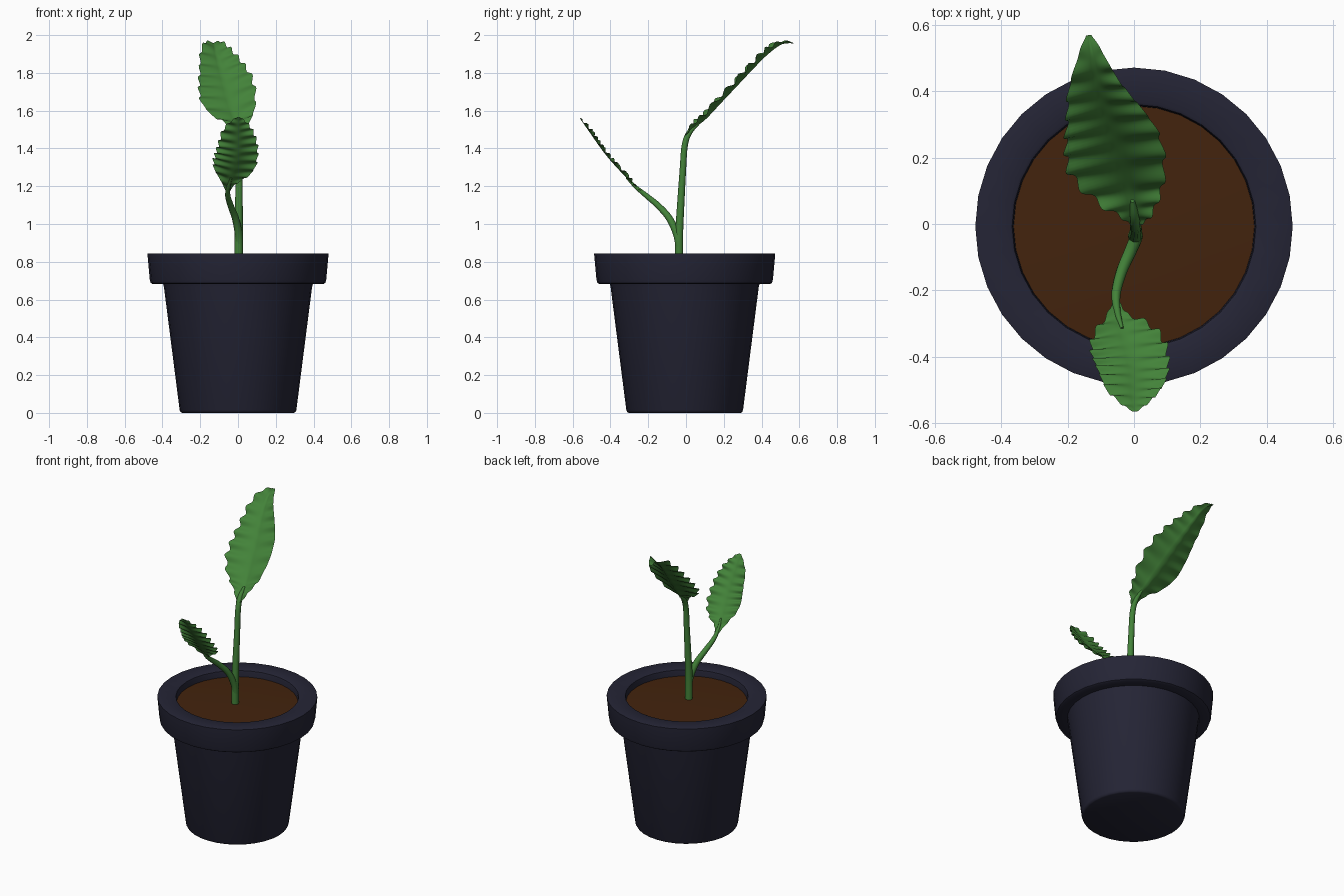
import bpy, bmesh, math
from mathutils import Vector

if "Cube" in bpy.data.objects:
    bpy.data.objects.remove(bpy.data.objects["Cube"])


def material(name, rgb):
    m = bpy.data.materials.new(name)
    m.diffuse_color = (*rgb, 1)
    m.use_nodes = True
    m.node_tree.nodes["Principled BSDF"].inputs["Base Color"].default_value = m.diffuse_color
    return m


POT = material("dark navy clay", (0.018, 0.018, 0.036))
SOIL = material("brown soil", (0.056, 0.017, 0.004))
GREEN = material("leaf green", (0.056, 0.225, 0.041))


def finish(name, bm, mat, angle=40):
    mesh = bpy.data.meshes.new(name)
    bm.to_mesh(mesh)
    bm.free()
    mesh.materials.append(mat)
    ob = bpy.data.objects.new(name, mesh)
    bpy.context.collection.objects.link(ob)
    bpy.ops.object.select_all(action='DESELECT')
    ob.select_set(True)
    bpy.context.view_layer.objects.active = ob
    bpy.ops.object.shade_smooth_by_angle(angle=math.radians(angle))
    return ob


def skin(bm, rows, closed):
    """Join neighbouring rows of vertices with quads."""
    for a, b in zip(rows, rows[1:]):
        n = len(a)
        for i in range(n if closed else n - 1):
            j = (i + 1) % n
            bm.faces.new((a[i], a[j], b[j], b[i]))


def lathe(name, profile, mat, y, sides=32, cap_start=False, cap_end=False):
    bm = bmesh.new()
    rows = []
    for r, z in profile:
        rows.append([bm.verts.new((r * math.cos(math.tau * i / sides),
                                   y + r * math.sin(math.tau * i / sides), z))
                     for i in range(sides)])
    skin(bm, rows, True)
    if cap_start:
        bm.faces.new(rows[0][::-1])
    if cap_end:
        bm.faces.new(rows[-1])
    return finish(name, bm, mat)


def along(pts, t):
    """Smooth interpolation through points of any dimension, t in 0..1."""
    f = t * (len(pts) - 1)
    i = min(int(f), len(pts) - 2)
    u = f - i
    p = [pts[max(0, min(len(pts) - 1, i + k))] for k in (-1, 0, 1, 2)]
    return [0.5 * (2 * b + (c - a) * u + (2 * a - 5 * b + 4 * c - d) * u ** 2
                   + (3 * b - a - 3 * c + d) * u ** 3) for a, b, c, d in zip(*p)]


def frame(pts, t):
    """Position, sideways direction and upper normal on a path."""
    e = 0.01
    pos = Vector(along(pts, t)[:3])
    tan = (Vector(along(pts, min(1, t + e))[:3]) - Vector(along(pts, max(0, t - e))[:3])).normalized()
    side = (Vector((1, 0, 0)) - tan * tan.x).normalized()
    return pos, side, side.cross(tan)


def stem(name, pts, steps=28, sides=10):
    """Tapered tube; each point is x, y, z, radius."""
    bm = bmesh.new()
    rows = []
    for k in range(steps + 1):
        t = k / steps
        pos, side, nor = frame(pts, t)
        r = along(pts, t)[3]
        rows.append([bm.verts.new(pos + r * (side * math.cos(a) + nor * math.sin(a)))
                     for a in (math.tau * i / sides for i in range(sides))])
    skin(bm, rows, True)
    bm.faces.new(rows[0][::-1])
    bm.faces.new(rows[-1])
    return finish(name, bm, GREEN, 60)


def leaf(name, pts, widths, up, fold, ripple, waves, steps=110, half=7):
    """Rippled blade with a creased midrib; up is the sign of the fold."""
    bm = bmesh.new()
    rows = []
    for k in range(steps + 1):
        t = k / steps
        pos, side, nor = frame(pts, t)
        nor = nor * up
        row = []
        for j in range(-half, half + 1):
            v = j / half
            left, right = along(widths, t)
            w = max(0.002, left if v < 0 else right)
            ph = 0.0 if v > 0 else 1.7
            wave = math.sin(math.tau * waves * t + ph + 1.3 * math.sin(9 * t + ph) - 1.2 * abs(v))
            full = min(1, w / 0.07)
            edge = w * v * (1 + 0.05 * wave * abs(v) ** 3)
            lift = fold * full * abs(v) ** 0.8 + ripple * full * abs(v) ** 1.2 * wave
            row.append(bm.verts.new(pos + side * edge + nor * lift))
        rows.append(row)
    skin(bm, rows, False)
    return finish(name, bm, GREEN, 70)


# Pot with stepped rim and hollow top
lathe("pot", [(0.296, 0.0), (0.304, 0.004), (0.309, 0.015), (0.392, 0.665),
              (0.396, 0.682), (0.452, 0.682), (0.462, 0.688), (0.467, 0.705),
              (0.479, 0.835), (0.479, 0.843), (0.474, 0.845), (0.376, 0.845),
              (0.368, 0.841), (0.365, 0.83), (0.362, 0.78)], POT, -0.007, cap_start=True)

# Soil, barely mounded
lathe("soil", [(0.366, 0.802), (0.25, 0.807), (0.12, 0.809), (0.03, 0.81)], SOIL, -0.007, cap_end=True)

# Tall stem and its leaf leaning back
stem("tall_stem", [(0.004, -0.036, 0.79, 0.023), (0.004, -0.036, 0.95, 0.022),
                   (0.005, -0.027, 1.12, 0.020), (0.006, -0.017, 1.28, 0.018),
                   (0.005, -0.006, 1.42, 0.017), (0.002, 0.022, 1.49, 0.015),
                   (-0.004, 0.07, 1.535, 0.007)])
leaf("tall_leaf",
     [(0.004, -0.002, 1.455), (0.0, 0.04, 1.505), (-0.015, 0.105, 1.555),
      (-0.04, 0.19, 1.645), (-0.065, 0.275, 1.735), (-0.09, 0.355, 1.82),
      (-0.11, 0.43, 1.895), (-0.125, 0.505, 1.95), (-0.137, 0.57, 1.957)],
     [(0.012, 0.012), (0.045, 0.055), (0.105, 0.1), (0.155, 0.135), (0.145, 0.142),
      (0.115, 0.115), (0.09, 0.075), (0.05, 0.038), (0.008, 0.008)],
     up=1, fold=0.028, ripple=0.011, waves=11)

# Short stem and its leaf leaning forward
stem("short_stem", [(0.006, -0.034, 0.83, 0.019), (0.005, -0.045, 0.93, 0.020),
                    (-0.012, -0.085, 1.025, 0.019), (-0.038, -0.145, 1.095, 0.017),
                    (-0.054, -0.21, 1.15, 0.014), (-0.05, -0.265, 1.195, 0.010),
                    (-0.036, -0.315, 1.245, 0.005)])
leaf("short_leaf",
     [(-0.054, -0.235, 1.17), (-0.046, -0.28, 1.208), (-0.03, -0.328, 1.258),
      (-0.015, -0.375, 1.308), (-0.004, -0.42, 1.36), (0.001, -0.465, 1.42),
      (0.002, -0.51, 1.485), (0.002, -0.545, 1.535), (0.002, -0.566, 1.565)],
     [(0.01, 0.01), (0.04, 0.03), (0.095, 0.085), (0.117, 0.108), (0.115, 0.108),
      (0.103, 0.1), (0.085, 0.078), (0.045, 0.042), (0.008, 0.008)],
     up=-1, fold=0.012, ripple=0.010, waves=11)
